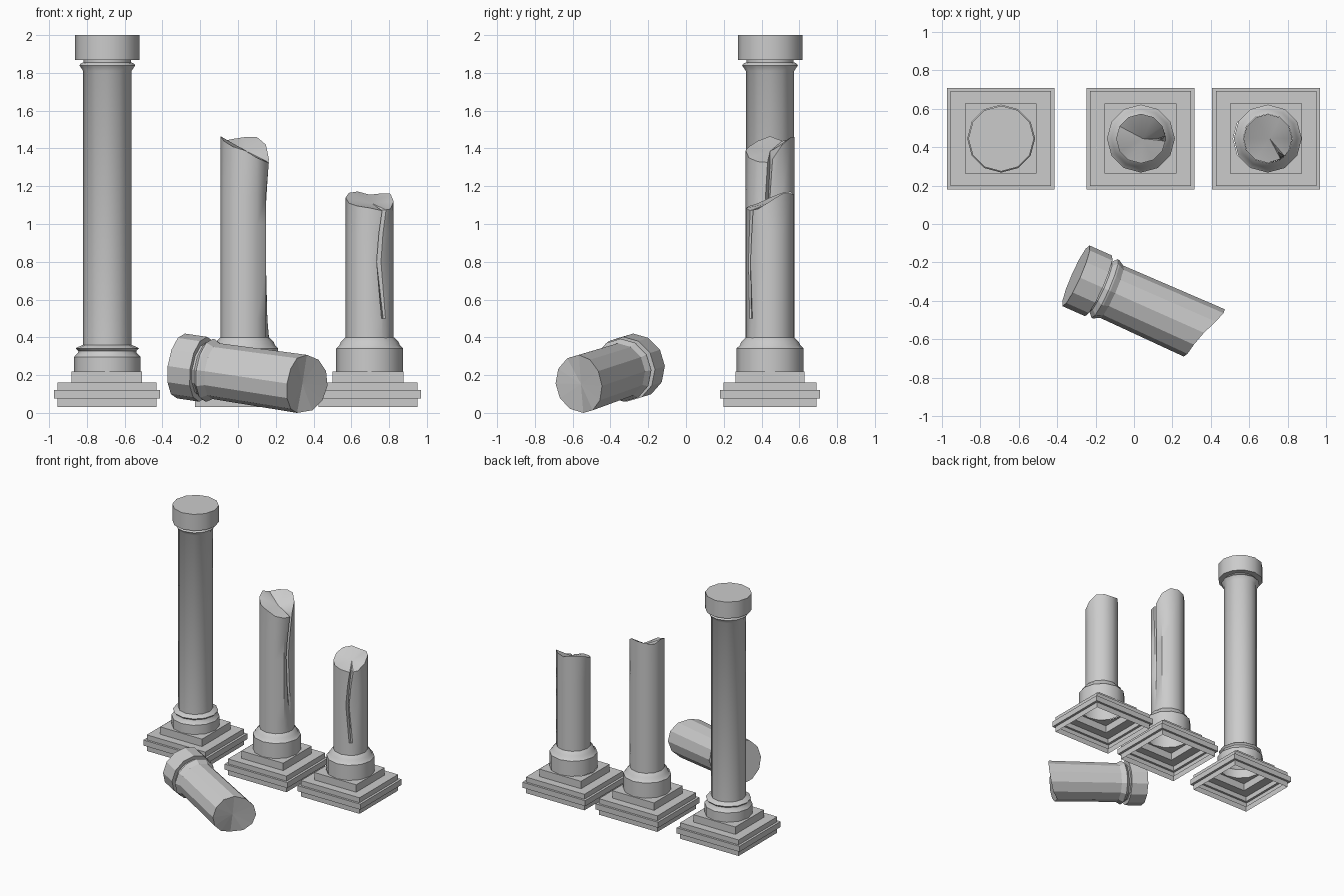
import bpy, bmesh, math
from mathutils import Vector

if "Cube" in bpy.data.objects:
    bpy.data.objects.remove(bpy.data.objects["Cube"])

N = 12
CY = 0.445


def finish(name, bm, loc, smooth=None):
    bmesh.ops.recalc_face_normals(bm, faces=bm.faces)
    me = bpy.data.meshes.new(name)
    bm.to_mesh(me)
    bm.free()
    ob = bpy.data.objects.new(name, me)
    ob.location = loc
    bpy.context.collection.objects.link(ob)
    if smooth:
        bpy.ops.object.select_all(action='DESELECT')
        bpy.context.view_layer.objects.active = ob
        ob.select_set(True)
        bpy.ops.object.shade_smooth_by_angle(angle=math.radians(smooth))
    return ob


def skin(bm, rings, cap_start=None, cap_end=None):
    """Join rings of points with quads; optional fan caps given by a centre point."""
    loops = [[bm.verts.new(p) for p in r] for r in rings]
    n = len(loops[0])
    for a, b in zip(loops, loops[1:]):
        for i in range(n):
            j = (i + 1) % n
            bm.faces.new((a[i], a[j], b[j], b[i]))
    for loop, c in ((loops[0], cap_start), (loops[-1], cap_end)):
        if c is not None:
            v = bm.verts.new(c)
            for i in range(n):
                bm.faces.new((loop[i], loop[(i + 1) % n], v))
    return loops


def polar(r, deg, z):
    a = math.radians(deg)
    return (r * math.cos(a), r * math.sin(a), z)


def circle(r, z):
    return [polar(r, 360 * i / N, z) for i in range(N)]


def square(hx, hy, z):
    return [(-hx, -hy, z), (hx, -hy, z), (hx, hy, z), (-hx, hy, z)]


def plinth(name, x):
    # hollow stepped shell, open below, with a round opening under the drum
    bm = bmesh.new()
    steps = [(.262, .247, .03), (.262, .247, .075), (.281, .264, .075), (.281, .264, .12),
             (.262, .247, .12), (.262, .247, .16), (.187, .182, .16), (.187, .182, .22)]
    top = skin(bm, [square(*s) for s in steps])[-1]
    hole = [bm.verts.new(p) for p in circle(.172, .22)]
    edges = [bm.edges.new((hole[i], hole[(i + 1) % N])) for i in range(N)]
    edges += [bm.edges.get((top[i], top[(i + 1) % 4])) for i in range(4)]
    bmesh.ops.triangle_fill(bm, use_beauty=True, edges=edges)
    finish(name, bm, (x, CY, 0))


def lathe(name, x, profile, cap=None):
    bm = bmesh.new()
    skin(bm, [circle(r, z) for r, z in profile], None, cap)
    finish(name, bm, (x, CY, 0), 35)


def broken_shaft(name, x, r, rim, centre, rows):
    """rows: (z or None for the rim, crack angle, crack edge radius, crack floor radius)"""
    def rim_z(deg):
        t = (deg % 360) / 30
        i = int(t)
        return rim[i % 12] + (rim[(i + 1) % 12] - rim[i % 12]) * (t - i)
    bm = bmesh.new()
    base = round(rows[0][1] / 30) * 30
    rings = []
    for z, ang, re, rf in rows:
        pts = [(re, ang - 6), (rf, ang), (re, ang + 6)]
        pts += [(r, base + 30 * k) for k in range(1, 12)]
        rings.append([polar(q, d, rim_z(d) if z is None else z) for q, d in pts])
    skin(bm, rings, None, centre)
    finish(name, bm, (x, CY, 0), 35)


# stepped plinths
for name, x in (("left_plinth", -.694), ("middle_plinth", .034), ("right_plinth", .688)):
    plinth(name, x)

# whole column: moulded base, shaft and capital
lathe("whole_column", -.692,
      [(.177, .22), (.177, .295), (.155, .318), (.153, .328), (.167, .342), (.162, .346),
       (.128, .36), (.128, 1.81), (.148, 1.84), (.14, 1.85), (.125, 1.856),
       (.125, 1.867), (.171, 1.867), (.171, 2.0)], (0, 0, 2.0))

# drums under the broken shafts
for name, x in (("middle_drum", .036), ("right_drum", .697)):
    lathe(name, x, [(.177, .22), (.177, .342), (.16, .358), (.153, .375), (.128, .4)])

# broken shafts with jagged tops and a crack
broken_shaft("middle_broken_shaft", .036, .129,
             [1.325, 1.42, 1.46, 1.46, 1.45, 1.44, 1.465, 1.44, 1.41, 1.39, 1.35, 1.33],
             (.01, 0, 1.385),
             [(.385, 0, .129, .129), (.5, 0, .12, .118), (.75, -6, .113, .1),
              (1.0, -9, .107, .08), (1.15, -6, .115, .08), (None, 0, .128, .09)])
broken_shaft("right_broken_shaft", .697, .127,
             [1.12, 1.16, 1.162, 1.155, 1.172, 1.165, 1.14, 1.11, 1.095, 1.085, 1.07, 1.08],
             (.01, 0, 1.11),
             [(.385, -54, .127, .127), (.5, -54, .125, .122), (.8, -66, .12, .09),
              (.95, -60, .12, .085), (None, -52, .125, .09)])

# fallen upper piece: capital, collar and thick shaft with a slanted break
bm = bmesh.new()
prof = [(.173, 0), (.173, .13), (.143, .13), (.143, .142), (.168, .165), (.166, .175), (.149, .205)]
end = []
for i in range(N):
    c = math.cos(2 * math.pi * i / N)
    end.append(polar(.156, 360 * i / N, .715 + .072 * c if c > 0 else .70 - .01 * abs(c)))
skin(bm, [circle(r, z) for r, z in prof] + [end], (0, 0, 0), (0, 0, .71))
yaw, pitch = math.radians(-24), math.radians(-7.7)
axis = Vector((math.cos(yaw) * math.cos(pitch), math.sin(yaw) * math.cos(pitch), math.sin(pitch)))
rot = axis.to_track_quat('Z', 'Y').to_matrix()
bmesh.ops.rotate(bm, verts=bm.verts, cent=(0, 0, 0), matrix=rot)
low = min(v.co.z for v in bm.verts)
finish("fallen_capital_piece", bm, (-.302, -.27, -low))
